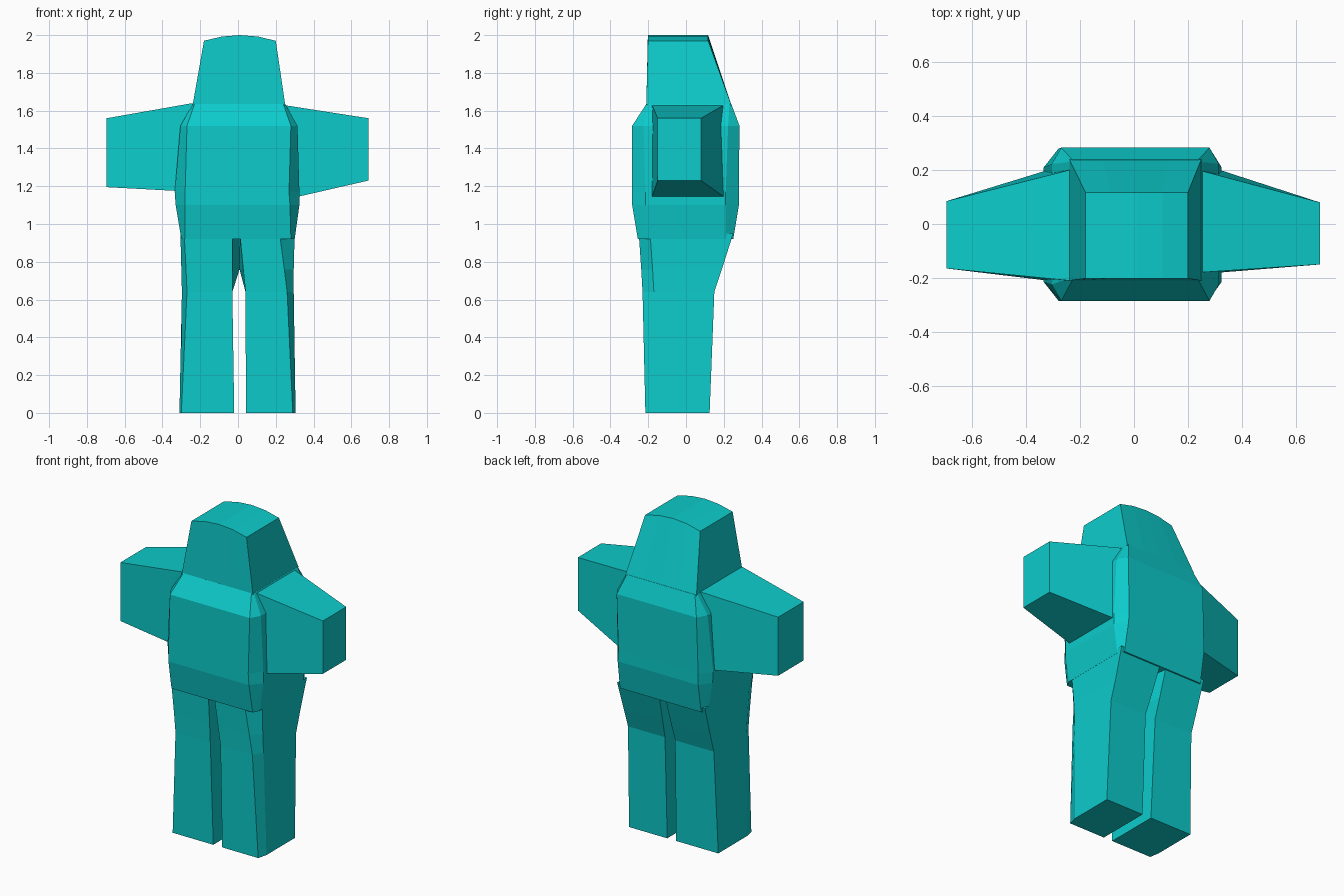
import bpy, bmesh

if "Cube" in bpy.data.objects:
    bpy.data.objects.remove(bpy.data.objects["Cube"])

teal = bpy.data.materials.new("teal")
teal.diffuse_color = (0.004, 0.6, 0.6, 1)
teal.use_nodes = True
teal.node_tree.nodes["Principled BSDF"].inputs["Base Color"].default_value = teal.diffuse_color


def loft(name, rings):
    """Skin matching closed rings of points and cap both ends."""
    bm = bmesh.new()
    loops = [[bm.verts.new(p) for p in ring] for ring in rings]
    n = len(loops[0])
    for a, b in zip(loops, loops[1:]):
        for i in range(n):
            j = (i + 1) % n
            bm.faces.new((a[i], a[j], b[j], b[i]))
    bm.faces.new(loops[0][::-1])
    bm.faces.new(loops[-1])
    bmesh.ops.recalc_face_normals(bm, faces=bm.faces)
    mesh = bpy.data.meshes.new(name)
    bm.to_mesh(mesh)
    bm.free()
    mesh.materials.append(teal)
    obj = bpy.data.objects.new(name, mesh)
    bpy.context.collection.objects.link(obj)
    return obj


def octagon(z, x0, x1, y0, y1, cx, cy):
    """Rectangle with cut corners at height z."""
    return [(x0 + cx, y0, z), (x1 - cx, y0, z), (x1, y0 + cy, z), (x1, y1 - cy, z),
            (x1 - cx, y1, z), (x0 + cx, y1, z), (x0, y1 - cy, z), (x0, y0 + cy, z)]


# Torso: hips, waist, chest, shoulders
loft("torso", [
    octagon(0.92, -0.30, 0.30, -0.255, 0.25, 0.02, 0.04),
    octagon(1.10, -0.33, 0.325, -0.285, 0.28, 0.05, 0.07),
    octagon(1.17, -0.335, 0.325, -0.285, 0.28, 0.055, 0.07),
    octagon(1.52, -0.305, 0.315, -0.285, 0.283, 0.035, 0.06),
    octagon(1.635, -0.24, 0.25, -0.21, 0.24, 0.01, 0.01),
])

# Head: tapered block with an arched top
ARCH = [0, 0.25, 0.5, 0.75, 1]


def head_ring(z, rise, x0, x1, y0, y1):
    front = [(x0 + (x1 - x0) * t, y0, z + rise * 4 * t * (1 - t)) for t in ARCH]
    return front + [(x, y1, h) for x, _, h in reversed(front)]


head = loft("head", [
    head_ring(1.63, 0, -0.24, 0.25, -0.21, 0.24),
    head_ring(1.97, 0.03, -0.18, 0.20, -0.202, 0.117),
])
# Split the arched top into flat strips
bm = bmesh.new()
bm.from_mesh(head.data)
bm.verts.ensure_lookup_table()
for i in (1, 2, 3):
    bmesh.ops.connect_verts(bm, verts=[bm.verts[10 + i], bm.verts[19 - i]])
bm.to_mesh(head.data)
bm.free()


# Arms: blocks narrowing towards the hand
def arm_ring(x_top, x_low, y0, y1, z0, z1):
    return [(x_low, y0, z0), (x_low, y1, z0), (x_top, y1, z1), (x_top, y0, z1)]


loft("right_arm", [arm_ring(0.24, 0.32, -0.18, 0.20, 1.145, 1.63),
                   arm_ring(0.69, 0.69, -0.15, 0.08, 1.23, 1.56)])
loft("left_arm", [arm_ring(-0.24, -0.32, -0.21, 0.20, 1.175, 1.64),
                  arm_ring(-0.695, -0.695, -0.165, 0.085, 1.195, 1.56)])


# Legs: inner side has a ridge that meets the other leg at the crotch
def leg_ring(z, inner, ridge, outer_front, outer_back, y0, y1):
    return [(inner, y0, z), (outer_front, y0, z), (outer_back, y0 + 0.06, z),
            (outer_back, y1, z), (inner, y1, z), (ridge, (y0 + y1) / 2, z)]


loft("left_leg", [
    leg_ring(0, -0.02, -0.02, -0.30, -0.31, -0.215, 0.125),
    leg_ring(0.64, -0.03, -0.03, -0.27, -0.297, -0.23, 0.15),
    leg_ring(0.76, -0.03, 0.008, -0.275, -0.30, -0.237, 0.19),
    leg_ring(0.95, -0.03, 0.008, -0.285, -0.305, -0.25, 0.25),
])
loft("right_leg", [
    leg_ring(0, 0.042, 0.042, 0.29, 0.305, -0.215, 0.125),
    leg_ring(0.64, 0.04, 0.04, 0.26, 0.295, -0.23, 0.15),
    leg_ring(0.76, 0.028, 0.008, 0.245, 0.295, -0.237, 0.19),
    leg_ring(0.95, 0.01, 0.008, 0.22, 0.30, -0.25, 0.25),
])
